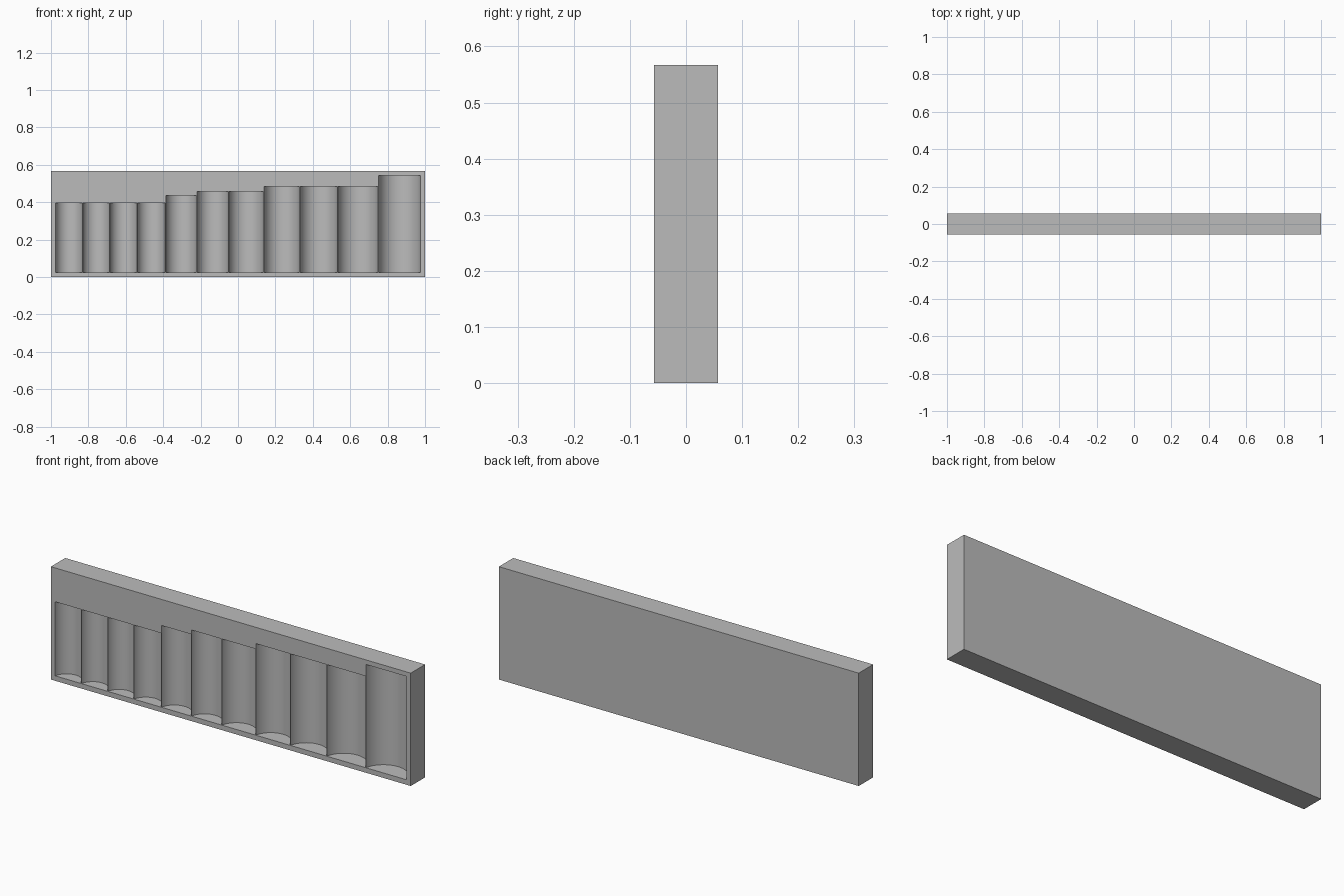
import bpy
import bmesh
from math import atan2, cos, sin, hypot, pi

cube = bpy.data.objects.get("Cube")
if cube:
    bpy.data.objects.remove(cube, do_unlink=True)

LENGTH, DEPTH, HEIGHT = 2.0, 0.114, 0.567
FRONT = -DEPTH / 2
FLOOR = 0.025
STEPS = 32

# Left edge, right edge and top of each pocket
POCKETS = [
    (-0.976, -0.832, 0.397), (-0.830, -0.686, 0.397),
    (-0.684, -0.540, 0.397), (-0.538, -0.389, 0.397),
    (-0.386, -0.222, 0.436), (-0.219, -0.052, 0.458),
    (-0.049, 0.136, 0.458), (0.139, 0.329, 0.485),
    (0.332, 0.531, 0.485), (0.534, 0.748, 0.485),
    (0.751, 0.976, 0.544),
]


def new_object(name, bm):
    bmesh.ops.recalc_face_normals(bm, faces=bm.faces)
    mesh = bpy.data.meshes.new(name)
    bm.to_mesh(mesh)
    bm.free()
    obj = bpy.data.objects.new(name, mesh)
    bpy.context.collection.objects.link(obj)
    return obj


def add_pocket(bm, left, right, top):
    """Upright cylinder segment that reaches out past the front face."""
    mid, half = (left + right) / 2, (right - left) / 2
    offset = half * 0.18
    radius = hypot(half, offset)
    start = atan2(offset, -half)
    end = atan2(offset, half)
    profile = [(left, FRONT - 0.05)]
    for i in range(STEPS + 1):
        a = start + (end - start) * i / STEPS
        profile.append((mid + radius * cos(a),
                        FRONT - offset + radius * sin(a)))
    profile.append((right, FRONT - 0.05))
    base = bm.faces.new([bm.verts.new((x, y, FLOOR)) for x, y in profile])
    out = bmesh.ops.extrude_face_region(bm, geom=[base], use_keep_orig=True)
    moved = [v for v in out["geom"] if isinstance(v, bmesh.types.BMVert)]
    bmesh.ops.translate(bm, verts=moved, vec=(0, 0, top - FLOOR))


# Solid holder block
bm = bmesh.new()
bmesh.ops.create_cube(bm, size=1)
bmesh.ops.scale(bm, verts=bm.verts, vec=(LENGTH, DEPTH, HEIGHT))
bmesh.ops.translate(bm, verts=bm.verts, vec=(0, 0, HEIGHT / 2))
holder = new_object("holder_block", bm)

# Row of rounded pockets
bm = bmesh.new()
for pocket in POCKETS:
    add_pocket(bm, *pocket)
cutter = new_object("pocket_cutter", bm)
cutter.hide_render = True

# Carve the pockets out of the block
cut = holder.modifiers.new("pockets", "BOOLEAN")
cut.operation = "DIFFERENCE"
cut.solver = "EXACT"
cut.object = cutter
bpy.ops.object.select_all(action="DESELECT")
holder.select_set(True)
bpy.context.view_layer.objects.active = holder
bpy.ops.object.modifier_apply(modifier=cut.name)
bpy.data.objects.remove(cutter, do_unlink=True)

# Single grey finish
grey = bpy.data.materials.new("plain_grey")
grey.use_nodes = True
colour = (0.5, 0.5, 0.5, 1)
grey.diffuse_color = colour
grey.node_tree.nodes["Principled BSDF"].inputs["Base Color"].default_value = colour
holder.data.materials.clear()
holder.data.materials.append(grey)
bpy.ops.object.shade_smooth_by_angle(angle=pi / 6)
